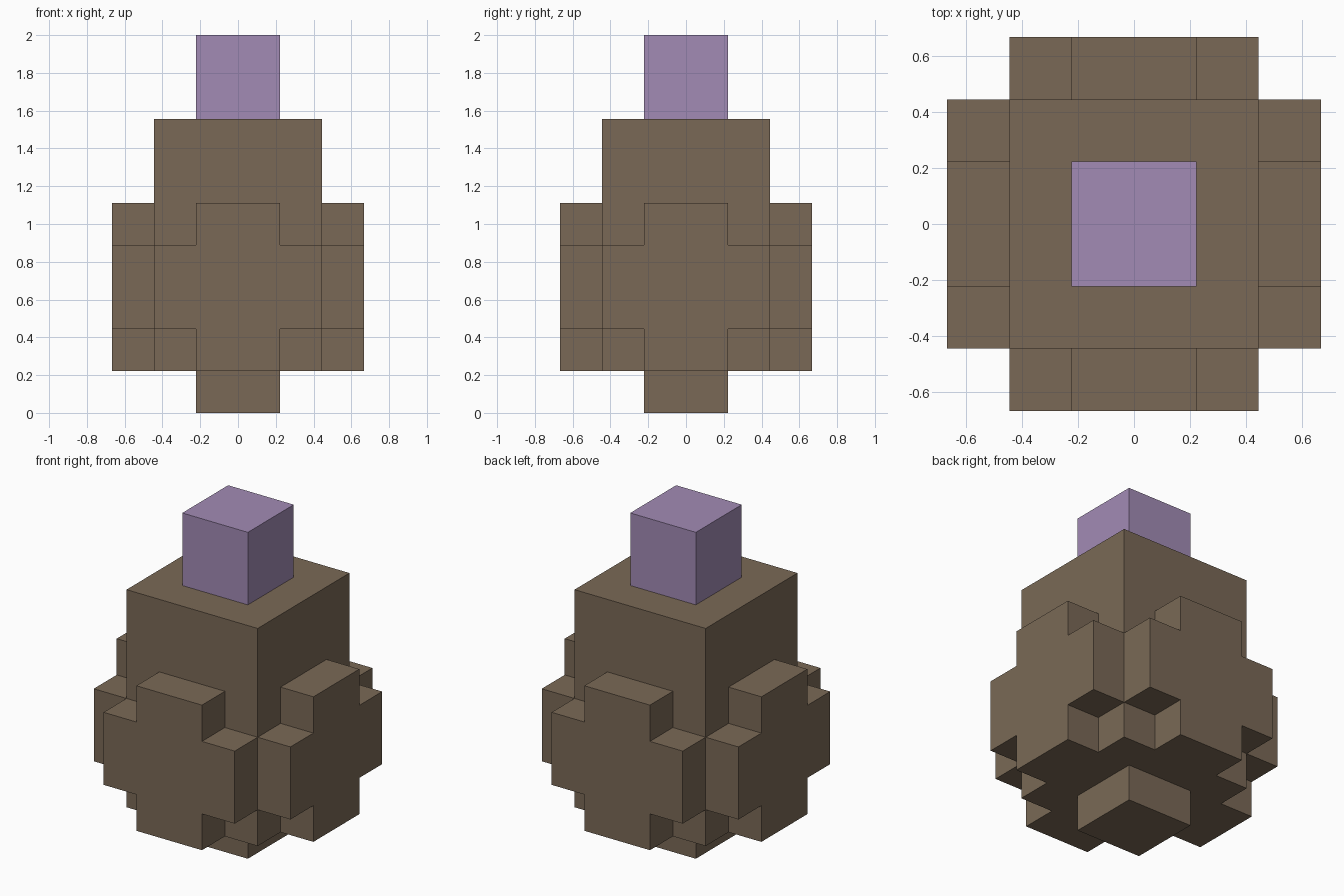
import bpy
import bmesh
from math import pi
from mathutils import Matrix, Vector

cube = bpy.data.objects.get("Cube")
if cube:
    bpy.data.objects.remove(cube, do_unlink=True)

U = 2 / 9  # one block of the grid the model is built on


def srgb(*rgb):
    return tuple(((c / 255 + 0.055) / 1.055) ** 2.4 for c in rgb) + (1.0,)


def material(name, colour):
    mat = bpy.data.materials.new(name)
    mat.use_nodes = True
    mat.diffuse_color = colour
    bsdf = mat.node_tree.nodes["Principled BSDF"]
    bsdf.inputs["Base Color"].default_value = colour
    bsdf.inputs["Roughness"].default_value = 0.9
    return mat


brown = material("earthy brown", srgb(122, 105, 86))
purple = material("soft purple", srgb(162, 139, 181))


def prism(name, profile, start, depth, mat, turn=Matrix.Identity(4)):
    """Extrude an (x, z) outline along -y from y = -start, all in blocks."""
    bm = bmesh.new()
    face = bm.faces.new([bm.verts.new((x, -start, z)) for x, z in profile])
    out = bmesh.ops.extrude_face_region(bm, geom=[face], use_keep_orig=True)
    moved = [v for v in out["geom"] if isinstance(v, bmesh.types.BMVert)]
    bmesh.ops.translate(bm, verts=moved, vec=Vector((0, -depth, 0)))
    bmesh.ops.recalc_face_normals(bm, faces=bm.faces)
    bm.transform(turn @ Matrix.Scale(U, 4))
    mesh = bpy.data.meshes.new(name)
    bm.to_mesh(mesh)
    bm.free()
    mesh.materials.append(mat)
    obj = bpy.data.objects.new(name, mesh)
    bpy.context.collection.objects.link(obj)
    return obj


def block(name, half, low, high, mat):
    outline = [(-half, low), (half, low), (half, high), (-half, high)]
    return prism(name, outline, -half, 2 * half, mat)


# Central column: foot, body and tip
block("foot", 1, 0, 1, brown)
block("body", 2, 1, 7, brown)
block("tip", 1, 7, 9, purple)

# Cross-shaped plate on each of the four sides
half_cross = [(1, 1), (1, 2), (2, 2), (2, 4), (1, 4), (1, 5)]
cross = half_cross + [(-x, z) for x, z in reversed(half_cross)]
for i, side in enumerate(("front", "left", "back", "right")):
    prism(side + "_plate", cross, 2, 1, brown, Matrix.Rotation(i * pi / 2, 4, "Z"))
